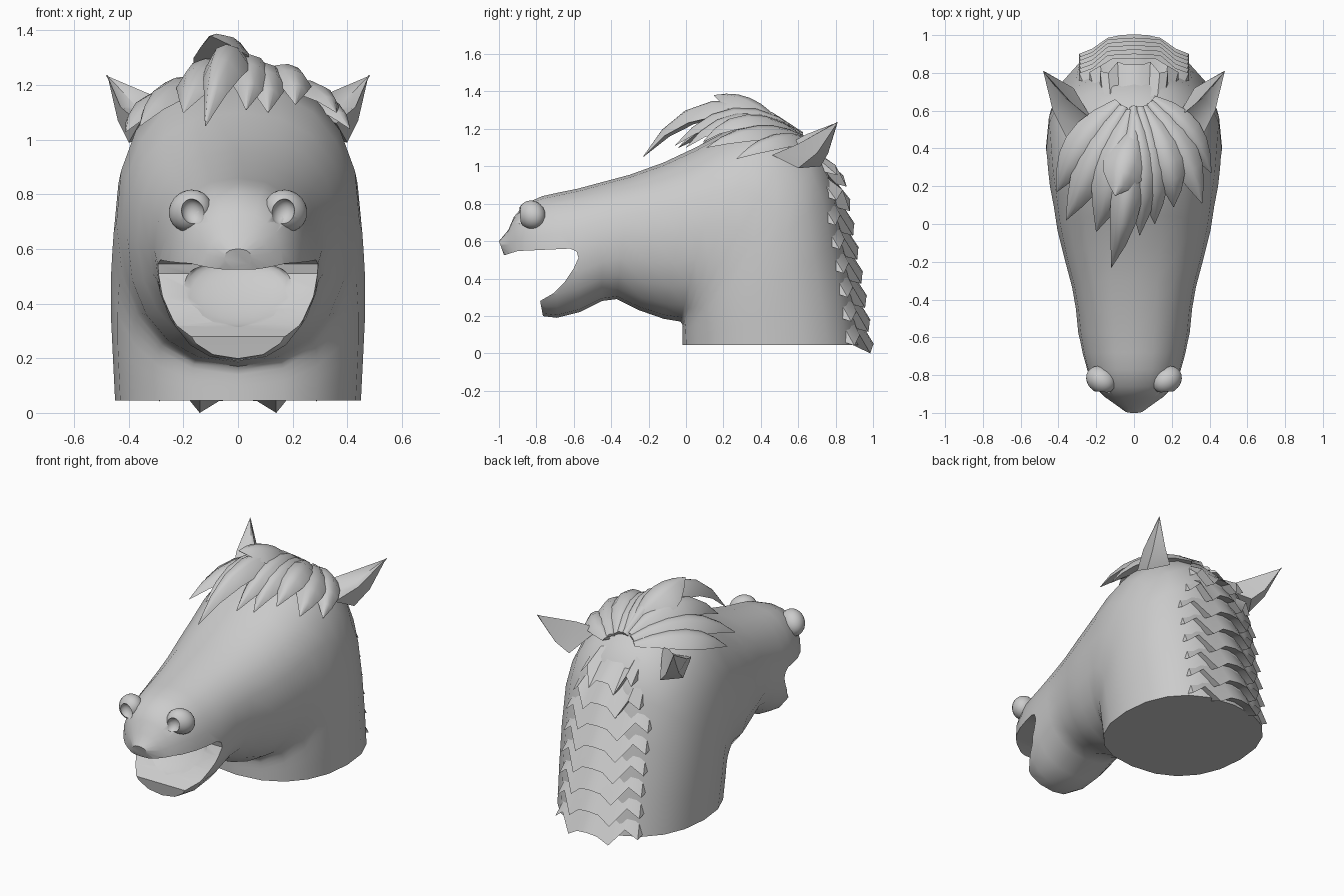
import bpy, bmesh, math
from mathutils import Vector, Matrix

if "Cube" in bpy.data.objects:
    bpy.data.objects.remove(bpy.data.objects["Cube"])


def make(name, verts, faces, angle=40):
    me = bpy.data.meshes.new(name)
    me.from_pydata([tuple(v) for v in verts], [], faces)
    bm = bmesh.new()
    bm.from_mesh(me)
    bmesh.ops.recalc_face_normals(bm, faces=bm.faces)
    bm.to_mesh(me)
    bm.free()
    ob = bpy.data.objects.new(name, me)
    bpy.context.collection.objects.link(ob)
    smooth(ob, angle)
    return ob


def smooth(ob, angle):
    bpy.ops.object.select_all(action='DESELECT')
    ob.select_set(True)
    bpy.context.view_layer.objects.active = ob
    bpy.ops.object.shade_smooth_by_angle(angle=math.radians(angle))


def loft(name, rings, angle=40):
    n = len(rings[0])
    verts = [p for r in rings for p in r]
    faces = [(k * n + i, k * n + (i + 1) % n, (k + 1) * n + (i + 1) % n, (k + 1) * n + i)
             for k in range(len(rings) - 1) for i in range(n)]
    faces += [tuple(range(n)), tuple(range(len(verts) - n, len(verts)))]
    return make(name, verts, faces, angle)


def ellipsoid(name, loc, radii, rot=(0, 0, 0)):
    bpy.ops.mesh.primitive_uv_sphere_add(segments=20, ring_count=12, location=loc, rotation=rot)
    ob = bpy.context.object
    ob.name = name
    ob.scale = radii
    smooth(ob, 40)
    return ob


def cut(ob, cutters):
    for c in cutters:
        m = ob.modifiers.new("cut", 'BOOLEAN')
        m.object, m.operation, m.solver = c, 'DIFFERENCE', 'EXACT'
    bpy.context.view_layer.update()
    dg = bpy.context.evaluated_depsgraph_get()
    me = bpy.data.meshes.new_from_object(ob.evaluated_get(dg))
    ob.modifiers.clear()
    ob.data = me
    smooth(ob, 40)


# Head and neck: sections fanning from the nose round to the neck base
# (top y, top z, bottom y, bottom z, upper half width, lower half width)
SECT = [(-1, .60, -.975, .53, .05, .05), (-.95, .66, -.93, .42, .12, .12),
        (-.92, .73, -.90, .34, .165, .16), (-.86, .80, -.86, .27, .215, .20),
        (-.77, .84, -.775, .20, .255, .245), (-.68, .86, -.69, .19, .275, .275),
        (-.58, .88, -.57, .22, .29, .30), (-.45, .915, -.45, .28, .305, .31),
        (-.30, .955, -.37, .29, .335, .32), (-.12, 1.02, -.25, .23, .385, .35),
        (.05, 1.10, -.12, .185, .41, .40), (.22, 1.19, -.03, .17, .43, .42),
        (.42, 1.24, -.02, .155, .45, .44), (.60, 1.18, -.02, .14, .46, .45),
        (.73, 1.06, -.02, .12, .47, .45), (.80, .90, -.02, .10, .48, .45),
        (.85, .62, -.02, .08, .48, .45), (.90, .33, -.02, .06, .465, .45),
        (.94, .045, -.02, .045, .45, .45)]


def section(yt, zt, yb, zb, wu, wl, n=20):
    ring = []
    for i in range(n):
        a = 2 * math.pi * i / n
        c, s = math.cos(a), math.sin(a)
        c = math.copysign(abs(c) ** .9, c)
        t = (1 - c) / 2
        x = (wu + (wl - wu) * t) * math.copysign(abs(s) ** .85, s) if abs(s) > 1e-6 else 0
        ring.append((x, yt + (yb - yt) * t, zt + (zb - zt) * t))
    return ring


head = loft("horse_head", [section(*s) for s in SECT])

# Open mouth, hollow lower lip and nostrils
MOUTH = [(-1.2, .49), (-.97, .525), (-.9, .547), (-.62, .56), (-.585, .545), (-.575, .51),
         (-.6, .455), (-.65, .38), (-.71, .32), (-.78, .28), (-.765, .2), (-.765, .1), (-1.2, .1)]
cutters = [loft("mouth_cutter", [[(x, y, z) for y, z in MOUTH] for x in (-.6, .6)]),
           ellipsoid("lip_cutter", (0, -.64, .44), (.22, .05, .17), (math.radians(-42), 0, 0))]
holes = []
for s in (-1, 1):
    rot = (0, s * .5, s * .6)
    holes.append(ellipsoid("nostril_cutter", (s * .165, -.895, .735), (.042, .04, .05), rot))
    rim = ellipsoid("nostril", (s * .175, -.825, .74), (.085, .07, .075), rot)
    cut(rim, [holes[-1]])
cut(head, cutters + holes)
for c in cutters + holes:
    bpy.data.objects.remove(c)

# Ears: pointed, with a dent on the front side
for s in (-1, 1):
    base = [(.22, .55, 1.12), (.30, .52, 1.08), (.36, .46, 1.06), (.40, .60, .99), (.32, .72, 1.0)]
    mid = [(.33, .64, 1.17), (.37, .67, 1.12), (.43, .60, 1.12), (.44, .70, 1.07), (.39, .76, 1.07)]
    tip = [(.48, .81, 1.235)] * 5
    tip = [(x + .003 * math.cos(i * 1.25), y, z + .003 * math.sin(i * 1.25))
           for i, (x, y, z) in enumerate(tip)]
    loft("ear", [[(s * x, y, z) for x, y, z in r] for r in (base, mid, tip)], 50)


# Forelock: tapered curved locks spreading from the poll
def lock(root, mid, tip, width, thick):
    root, mid, tip = Vector(root), Vector(mid), Vector(tip)
    rings = []
    for k in range(7):
        t = k / 6
        p = root * (1 - t) ** 2 + mid * 2 * t * (1 - t) + tip * t * t
        d = ((mid - root) * (1 - t) + (tip - mid) * t).normalized()
        side = d.cross(Vector((p.x * .8, 0, 1))).normalized()
        up = side.cross(d)
        f = (.3, .7, .95, 1, .85, .5, .02)[k]
        w, h = width * f, thick * f
        rings.append([p + side * w - up * h, p + up * h * .7 + side * w * .45,
                      p + up * h, p + up * h * .7 - side * w * .45,
                      p - side * w - up * h, p - up * h])
    loft("forelock", rings, 45)


LOCKS = [((0, .62, 1.17), (-.02, .10, 1.50), (-.12, -.23, 1.05), .085, .045),
         ((-.02, .60, 1.17), (-.12, .25, 1.38), (-.20, -.04, 1.10), .11, .04),
         ((-.05, .62, 1.16), (-.24, .30, 1.28), (-.36, .02, 1.05), .10, .035),
         ((-.08, .64, 1.14), (-.33, .40, 1.22), (-.41, .17, 1.03), .10, .03),
         ((0, .60, 1.18), (.07, .25, 1.40), (.03, -.06, 1.11), .09, .04),
         ((.03, .62, 1.17), (.12, .25, 1.36), (.11, .0, 1.10), .09, .035),
         ((.05, .62, 1.16), (.23, .30, 1.35), (.21, .09, 1.13), .09, .03),
         ((.08, .64, 1.15), (.30, .38, 1.25), (.36, .11, 1.10), .09, .03),
         ((.10, .66, 1.13), (.33, .50, 1.20), (.41, .27, 1.04), .08, .03),
         ((0, .50, 1.22), (-.04, .32, 1.34), (-.10, .15, 1.38), .12, .05)]
for l in LOCKS:
    lock(*l)


# Mane: overlapping zigzag rows down the back of the neck
def back_y(z):
    pts = [(s[1], s[0]) for s in SECT[13:]]
    for (z0, y0), (z1, y1) in zip(pts, pts[1:]):
        if z >= z1:
            return y0 + (y1 - y0) * (z0 - z) / (z0 - z1)
    return pts[-1][1]


def hug(x, z, out):
    return (x, back_y(max(z, .045)) - 1.0 * x * x + out, z)


XS = (-.29, -.22, -.14, -.07, 0, .07, .14, .22, .29)
DROP = (.13, .08, .20, .15, .15, .15, .20, .08, .13)
ROWS = 8
for r in range(ROWS):
    z0 = 1.10 - r * (1.10 - .20) / (ROWS - 1)
    k = .62 + .38 * min(1, r / 2)
    rows = [[], [], []]
    for x, d in zip(XS, DROP):
        x *= k
        zt = z0 - .25 * abs(x)
        zb = max(z0 - d - .1 * abs(x), 0)
        flare = .065 if abs(x) < .2 else .045
        rows[0].append(hug(x * .9, zt + .03, -.02))
        rows[1].append(hug(x, zb, flare))
        rows[2].append(hug(x, max(zb + .03, .05), -.04))
    n = len(XS)
    faces = [(a * n + i, a * n + i + 1, b * n + i + 1, b * n + i)
             for a, b in ((0, 1), (1, 2), (2, 0)) for i in range(n - 1)]
    faces += [(0, n, 2 * n), (n - 1, 2 * n - 1, 3 * n - 1)]
    make("mane_row", [p for row in rows for p in row], faces, 35)
